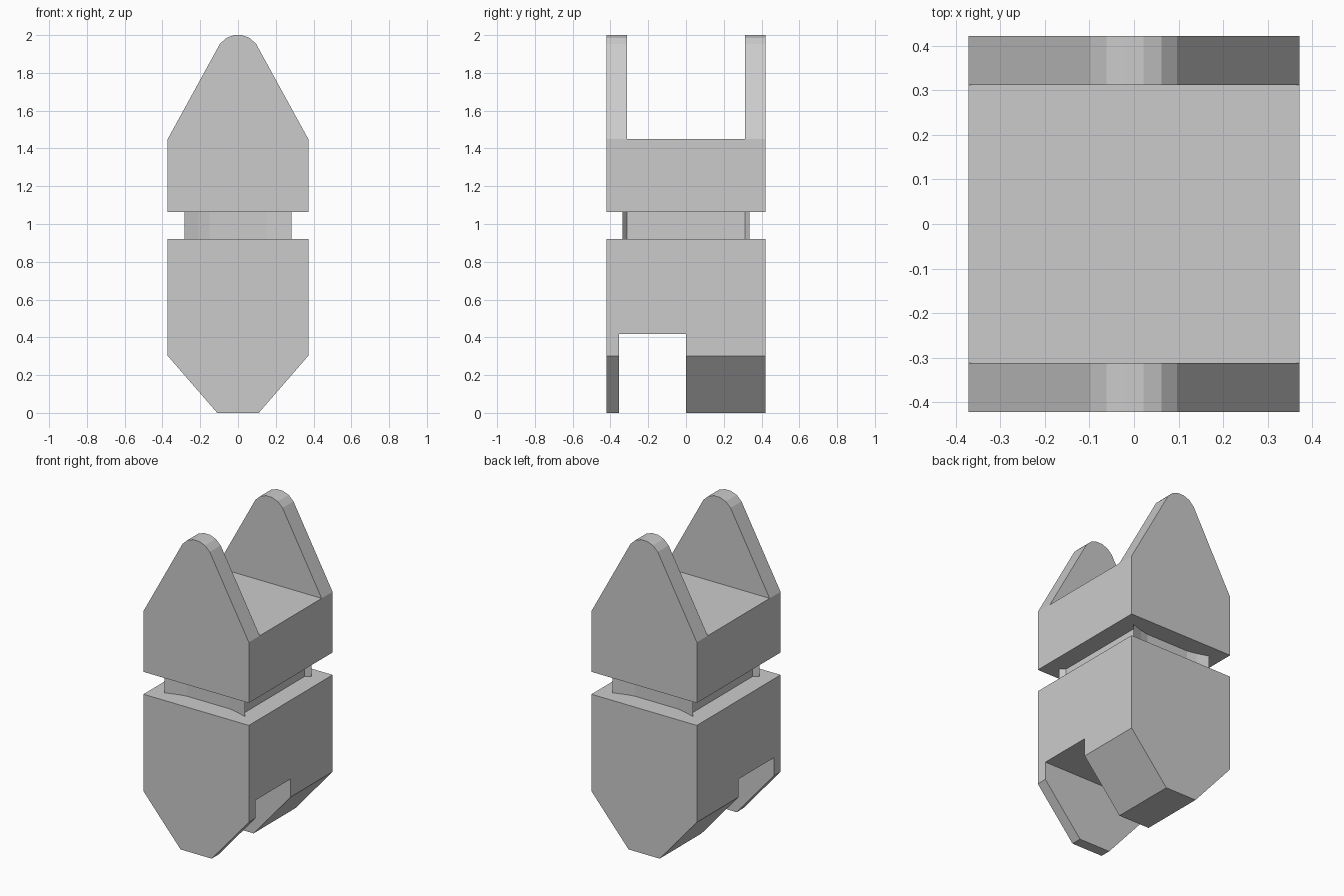
import bpy, bmesh

if "Cube" in bpy.data.objects:
    bpy.data.objects.remove(bpy.data.objects["Cube"])

def prism(name, profile, axis, lo, hi):
    """Extrude a closed 2D profile along y (profile = x,z) or z (profile = x,y)."""
    def place(p, t):
        return (p[0], t, p[1]) if axis == 'y' else (p[0], p[1], t)
    bm = bmesh.new()
    a = [bm.verts.new(place(p, lo)) for p in profile]
    b = [bm.verts.new(place(p, hi)) for p in profile]
    bm.faces.new(a)
    bm.faces.new(b[::-1])
    n = len(profile)
    for i in range(n):
        j = (i + 1) % n
        bm.faces.new((a[j], a[i], b[i], b[j]))
    bmesh.ops.recalc_face_normals(bm, faces=bm.faces)
    mesh = bpy.data.meshes.new(name)
    bm.to_mesh(mesh)
    bm.free()
    obj = bpy.data.objects.new(name, mesh)
    bpy.context.collection.objects.link(obj)
    return obj

def mirrored(half):
    """Close a right-hand half profile by mirroring it in x."""
    return half + [(-x, y) for x, y in reversed(half)]

W, D = 0.372, 0.422

# Lower body: tapered foot profile with a slot cut through along x
lower = prism("lower_body", mirrored([(0.11, 0), (W, 0.302), (W, 0.92)]), 'y', -D, D)
cutter = prism("slot_cutter", [(-1, -0.354), (1, -0.354), (1, 0), (-1, 0)], 'z', -0.5, 0.417)
cutter.hide_render = True
cutter.hide_viewport = True
cutter.display_type = 'WIRE'
cut = lower.modifiers.new("slot", 'BOOLEAN')
cut.operation = 'DIFFERENCE'
cut.solver = 'EXACT'
cut.object = cutter

# Neck: block with slightly hollowed sides and sharp corners
quarter = [(0.15, -0.30), (0.21, -0.312), (0.284, -0.336), (0.252, -0.312)]
right = quarter + [(x, -y) for x, y in reversed(quarter)]
prism("neck", mirrored(right), 'z', 0.92, 1.063)

# Upper body with two rounded lugs, one outline for both lugs
base = [(W, 1.063), (W, 1.45)]
lug = base + [(0.096, 1.953), (0.062, 1.985), (0.021, 2.0)]
prism("upper_body", mirrored(base), 'y', -0.312, 0.312)
for side, lo, hi in (("front", -D, -0.312), ("back", 0.312, D)):
    prism(side + "_lug", mirrored(lug), 'y', lo, hi)
